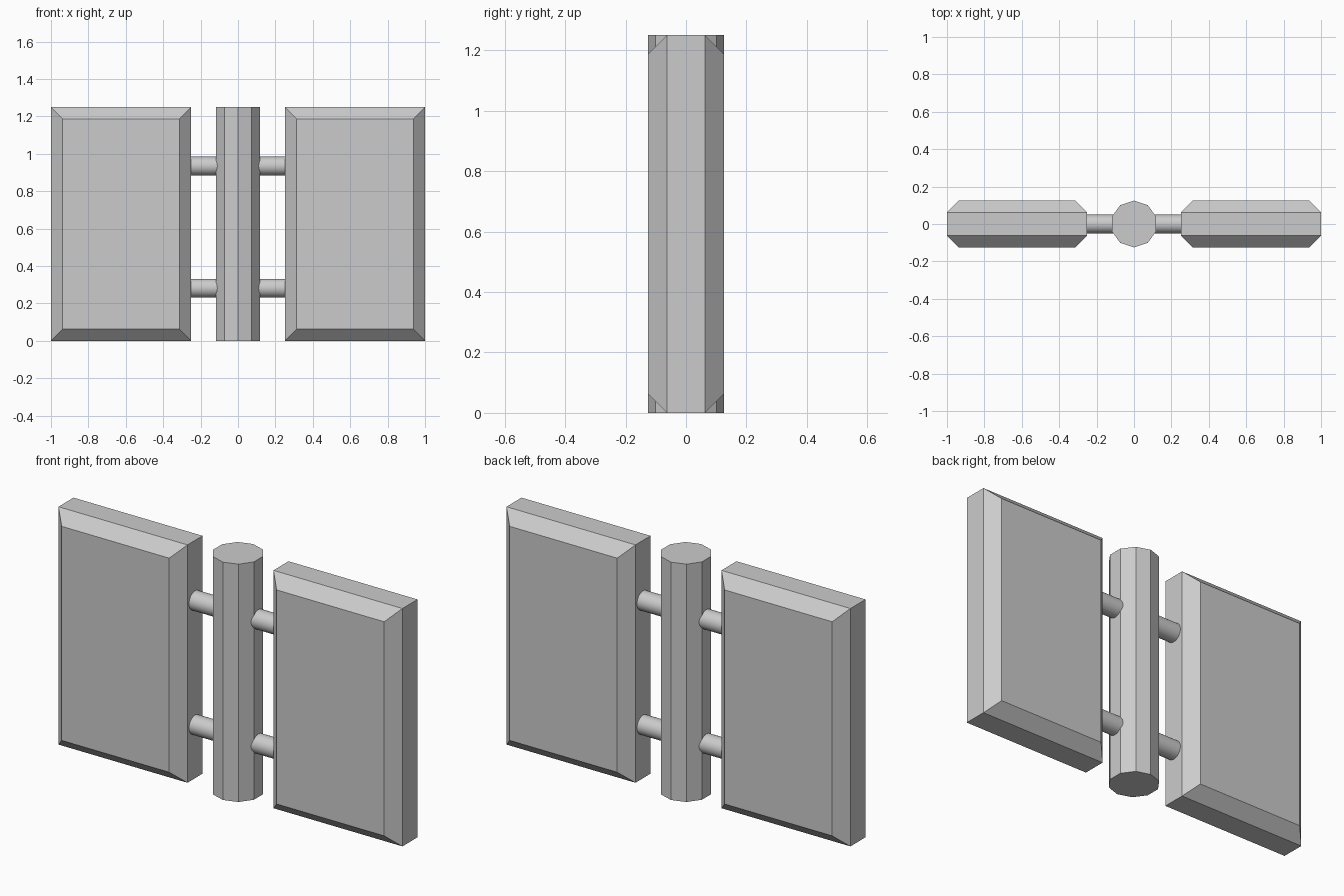
import bpy
import bmesh
from math import radians

if "Cube" in bpy.data.objects:
    bpy.data.objects.remove(bpy.data.objects["Cube"], do_unlink=True)

HEIGHT = 1.25
DEPTH = 0.25
BEVEL = 0.0625

grey = bpy.data.materials.new("plain grey")
grey.use_nodes = True
grey.diffuse_color = (0.6, 0.6, 0.6, 1)
grey.node_tree.nodes["Principled BSDF"].inputs["Base Color"].default_value = (0.6, 0.6, 0.6, 1)


def panel(name, x):
    """Upright slab whose front and back rims are chamfered."""
    bpy.ops.mesh.primitive_cube_add(size=1, location=(x, 0, HEIGHT / 2))
    obj = bpy.context.object
    obj.name = name
    bm = bmesh.new()
    bm.from_mesh(obj.data)
    bmesh.ops.scale(bm, vec=(0.75, DEPTH, HEIGHT), verts=bm.verts)
    rims = [e for e in bm.edges if e.verts[0].co.y * e.verts[1].co.y > 0]
    bmesh.ops.bevel(bm, geom=rims, offset=BEVEL, segments=1, affect='EDGES')
    bm.to_mesh(obj.data)
    bm.free()
    obj.data.materials.append(grey)


def rod(name, x, z):
    """Round connector from the post to a panel."""
    bpy.ops.mesh.primitive_cylinder_add(vertices=32, radius=0.05, depth=0.25,
                                        location=(x, 0, z), rotation=(0, radians(90), 0))
    obj = bpy.context.object
    obj.name = name
    obj.data.materials.append(grey)
    bpy.ops.object.shade_smooth_by_angle(angle=radians(30))


# Ten-sided central post, with corners facing front and back
bpy.ops.mesh.primitive_cylinder_add(vertices=10, radius=DEPTH / 2, depth=HEIGHT,
                                    location=(0, 0, HEIGHT / 2))
post = bpy.context.object
post.name = "center_post"
post.data.materials.append(grey)

# Side panels and their connecting rods
for side, sign in (("left", 1), ("right", -1)):
    panel(side + "_panel", sign * 0.625)
    for level, z in (("lower", 0.282), ("upper", 0.935)):
        rod(f"{side}_{level}_rod", sign * 0.135, z)
